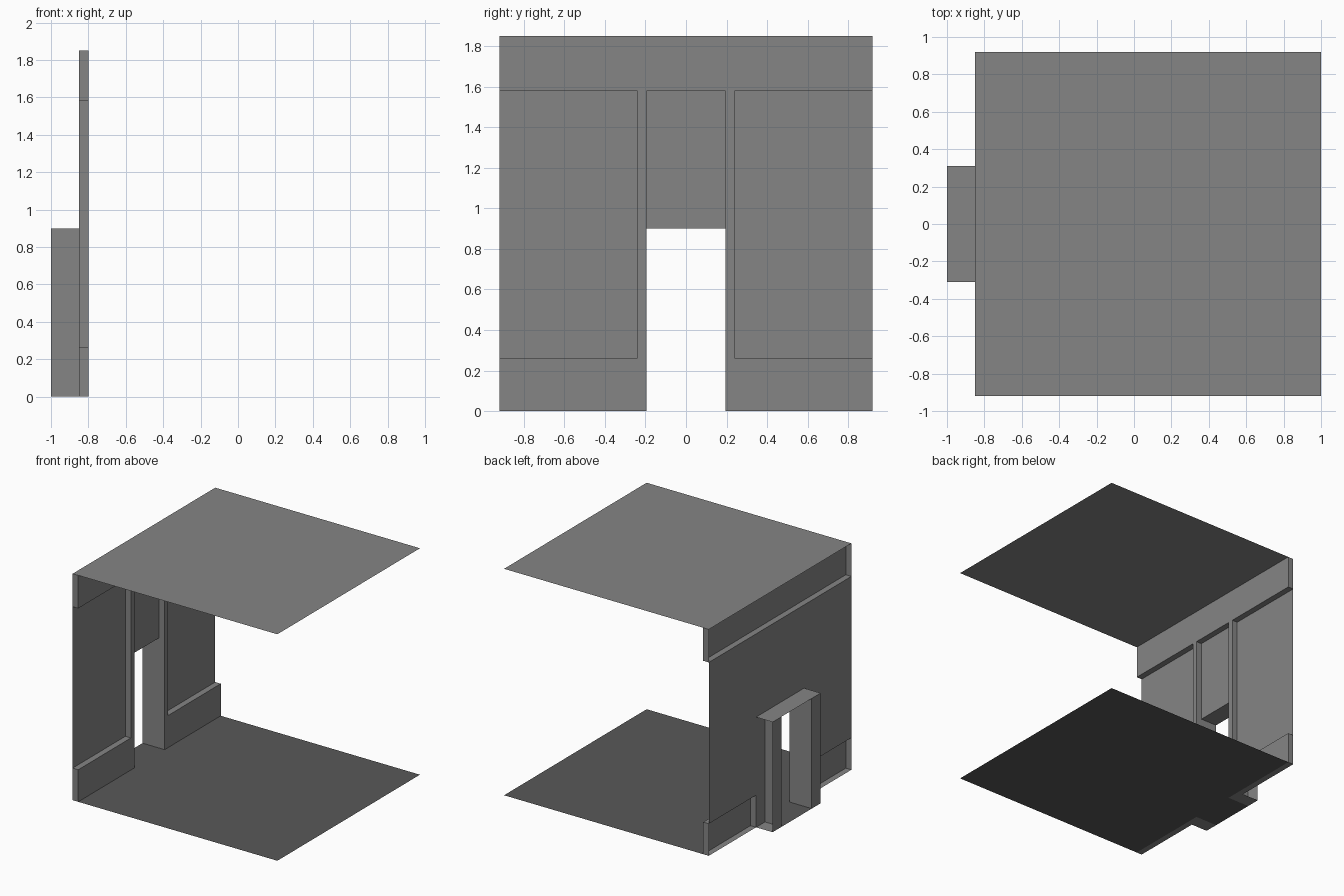
import bpy

if "Cube" in bpy.data.objects:
    bpy.data.objects.remove(bpy.data.objects["Cube"])

# Key positions
BACK, FACE, OUT, FAR = -0.85, -0.80, -1.0, 1.0   # x: panel plane, trim plane, porch, room edge
DOOR, POST, JAMB, SIDE = 0.195, 0.24, 0.31, 0.92  # y: opening, post, frame, room side
BASE, LINTEL, BAND, TOP = 0.262, 0.90, 1.58, 1.85  # z levels


def material(name, value):
    m = bpy.data.materials.new(name)
    m.diffuse_color = (value, value, value, 1)
    m.use_nodes = True
    m.node_tree.nodes["Principled BSDF"].inputs["Base Color"].default_value = m.diffuse_color
    return m


WALL = material("wall_grey", 0.235)
FLOOR = material("floor_dark_grey", 0.10)


def sheets(name, mat, rects, mirror=True):
    """Object made of axis-aligned rectangles, each (x0,x1, y0,y1, z0,z1) with one flat axis."""
    verts, faces = [], []
    for x0, x1, y0, y1, z0, z1 in rects:
        n = len(verts)
        if x0 == x1:
            verts += [(x0, y0, z0), (x0, y1, z0), (x0, y1, z1), (x0, y0, z1)]
        elif y0 == y1:
            verts += [(x0, y0, z0), (x1, y0, z0), (x1, y0, z1), (x0, y0, z1)]
        else:
            verts += [(x0, y0, z0), (x1, y0, z0), (x1, y1, z0), (x0, y1, z0)]
        faces.append((n, n + 1, n + 2, n + 3))
    mesh = bpy.data.meshes.new(name)
    mesh.from_pydata(verts, [], faces)
    mesh.materials.append(mat)
    ob = bpy.data.objects.new(name, mesh)
    bpy.context.collection.objects.link(ob)
    if mirror:
        mod = ob.modifiers.new("mirror_y", 'MIRROR')
        mod.use_axis = (False, True, False)
        mod.use_mirror_merge = False
    return ob


# Floor of the room and of the doorway
sheets("floor", FLOOR, [
    (FACE, FAR, -SIDE, SIDE, 0, 0),
    (OUT, FACE, -DOOR, DOOR, 0, 0)], mirror=False)

# Ceiling sheet
sheets("ceiling", WALL, [(BACK, FAR, -SIDE, SIDE, TOP, TOP)], mirror=False)

# Recessed wall panels beside and above the door
sheets("side_panel", WALL, [(BACK, BACK, DOOR, SIDE, BASE, BAND)])
sheets("over_door_panel", WALL, [(BACK, BACK, -DOOR, DOOR, LINTEL, BAND)], mirror=False)

# Band along the top of the wall
sheets("top_band", WALL, [
    (FACE, FACE, 0, SIDE, BAND, TOP),
    (BACK, FACE, 0, SIDE, BAND, BAND),
    (BACK, FACE, SIDE, SIDE, BAND, TOP)])

# Base trim, hollow at the back and closed near the door frame
sheets("base_trim", WALL, [
    (FACE, FACE, DOOR, SIDE, 0, BASE),
    (BACK, FACE, POST, SIDE, BASE, BASE),
    (BACK, FACE, SIDE, SIDE, 0, BASE),
    (BACK, FACE, JAMB, JAMB, 0, BASE),
    (BACK, BACK, DOOR, JAMB, 0, BASE),
    (BACK, FACE, DOOR, SIDE, 0, 0)])

# Upright posts either side of the door
sheets("door_post", WALL, [
    (FACE, FACE, DOOR, POST, BASE, BAND),
    (BACK, FACE, POST, POST, BASE, BAND),
    (BACK, FACE, DOOR, DOOR, 0, BAND)])

# Projecting door frame, open on its outer sides
sheets("door_frame", WALL, [
    (OUT, BACK, DOOR, DOOR, 0, LINTEL),
    (OUT, OUT, DOOR, JAMB, 0, LINTEL),
    (OUT, BACK, DOOR, JAMB, 0, 0),
    (OUT, BACK, 0, JAMB, LINTEL, LINTEL)])
